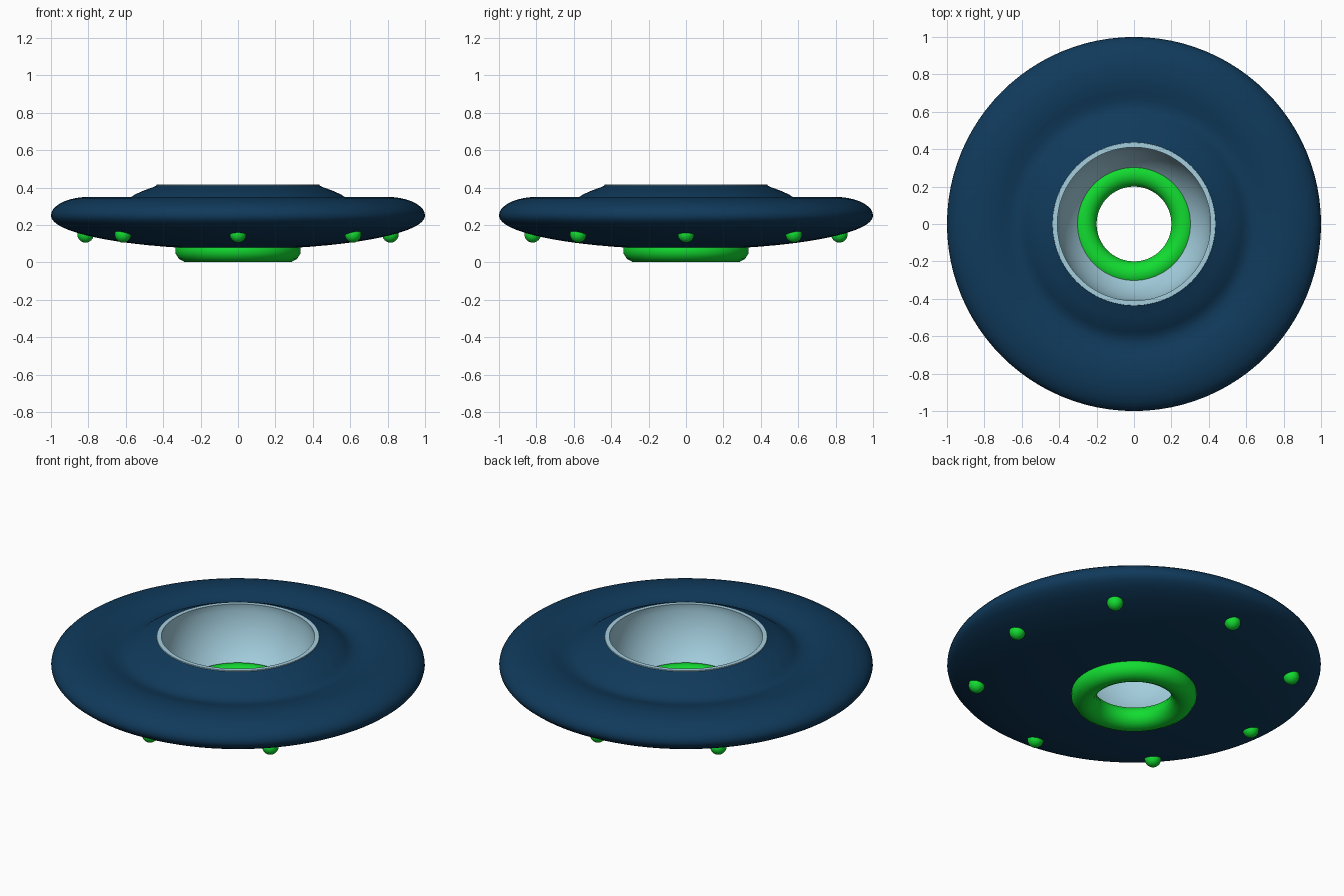
import bpy, bmesh, math

if "Cube" in bpy.data.objects:
    bpy.data.objects.remove(bpy.data.objects["Cube"])

SEG = 96


def material(name, rgb):
    m = bpy.data.materials.new(name)
    m.diffuse_color = (*rgb, 1)
    m.use_nodes = True
    m.node_tree.nodes["Principled BSDF"].inputs["Base Color"].default_value = m.diffuse_color
    return m


NAVY = material("navy", (0.005, 0.042, 0.105))
PALE = material("pale blue", (0.37, 0.62, 0.73))
GREEN = material("bright green", (0.006, 0.72, 0.03))


def finish(obj, mat, angle=35):
    obj.data.materials.append(mat)
    bpy.ops.object.select_all(action='DESELECT')
    obj.select_set(True)
    bpy.context.view_layer.objects.active = obj
    bpy.ops.object.shade_smooth_by_angle(angle=math.radians(angle))


def lathe(name, profile, mat, closed=False):
    """Spin an (r, z) profile around the z axis."""
    bm = bmesh.new()
    rings = []
    for r, z in profile:
        rings.append([bm.verts.new((r * math.cos(2 * math.pi * i / SEG),
                                    r * math.sin(2 * math.pi * i / SEG), z))
                      for i in range(SEG)])
    pairs = list(zip(rings, rings[1:]))
    if closed:
        pairs.append((rings[-1], rings[0]))
    for a, b in pairs:
        for i in range(SEG):
            j = (i + 1) % SEG
            # counter-clockwise profile gives outward normals
            bm.faces.new((a[i], a[j], b[j], b[i]))
    mesh = bpy.data.meshes.new(name)
    bm.to_mesh(mesh)
    bm.free()
    obj = bpy.data.objects.new(name, mesh)
    bpy.context.collection.objects.link(obj)
    finish(obj, mat)
    return obj


# saucer hull: elliptical belly, rounded rim, shallow groove, raised collar
belly = []
for k in range(15):
    r = math.sin(math.radians(18 + 72 * k / 14))
    belly.append((r, 0.25 - 0.18 * math.sqrt(max(0, 1 - r * r))))
rim = [(0.8 + 0.2 * math.cos(math.radians(a)), 0.25 + 0.1 * math.sin(math.radians(a)))
       for a in range(10, 91, 10)]
collar = [(0.755, 0.347), (0.71, 0.338), (0.67, 0.326), (0.635, 0.322),
          (0.605, 0.328), (0.58, 0.343), (0.55, 0.364), (0.50, 0.386),
          (0.46, 0.40), (0.435, 0.411)]
lathe("saucer_hull", belly + rim + collar, NAVY)

# open cockpit bowl with a thin pale lip
bowl = [(0.437, 0.405), (0.435, 0.416), (0.41, 0.416)]
for k in range(13):
    z = 0.40 - 0.30 * k / 12
    bowl.append((math.sqrt(0.413 ** 2 - (0.40 - z) ** 2), z))
lathe("cockpit_bowl", bowl, PALE)

# thruster ring around the central hole
ring = [(0.267 + 0.067 * math.cos(2 * math.pi * (k + 0.5) / 12) / math.cos(math.pi / 12),
         0.065 + 0.065 * math.sin(2 * math.pi * (k + 0.5) / 12) / math.cos(math.pi / 12) *
         math.cos(math.pi / 12) / math.sin(math.radians(75)) * math.cos(math.pi / 12))
        for k in range(12)]
lathe("thruster_ring", ring, GREEN, closed=True)

# eight small lamps under the rim
for k in range(8):
    a = k * math.pi / 4
    odd = k % 2
    x = math.cos(a) * (0.87 if odd else 0.815)
    y = math.sin(a) * (0.815 if odd else 0.82)
    bpy.ops.mesh.primitive_uv_sphere_add(segments=24, ring_count=12, radius=0.044,
                                         location=(x, y, 0.15))
    lamp = bpy.context.object
    lamp.name = f"belly_lamp_{k + 1}"
    finish(lamp, GREEN)
